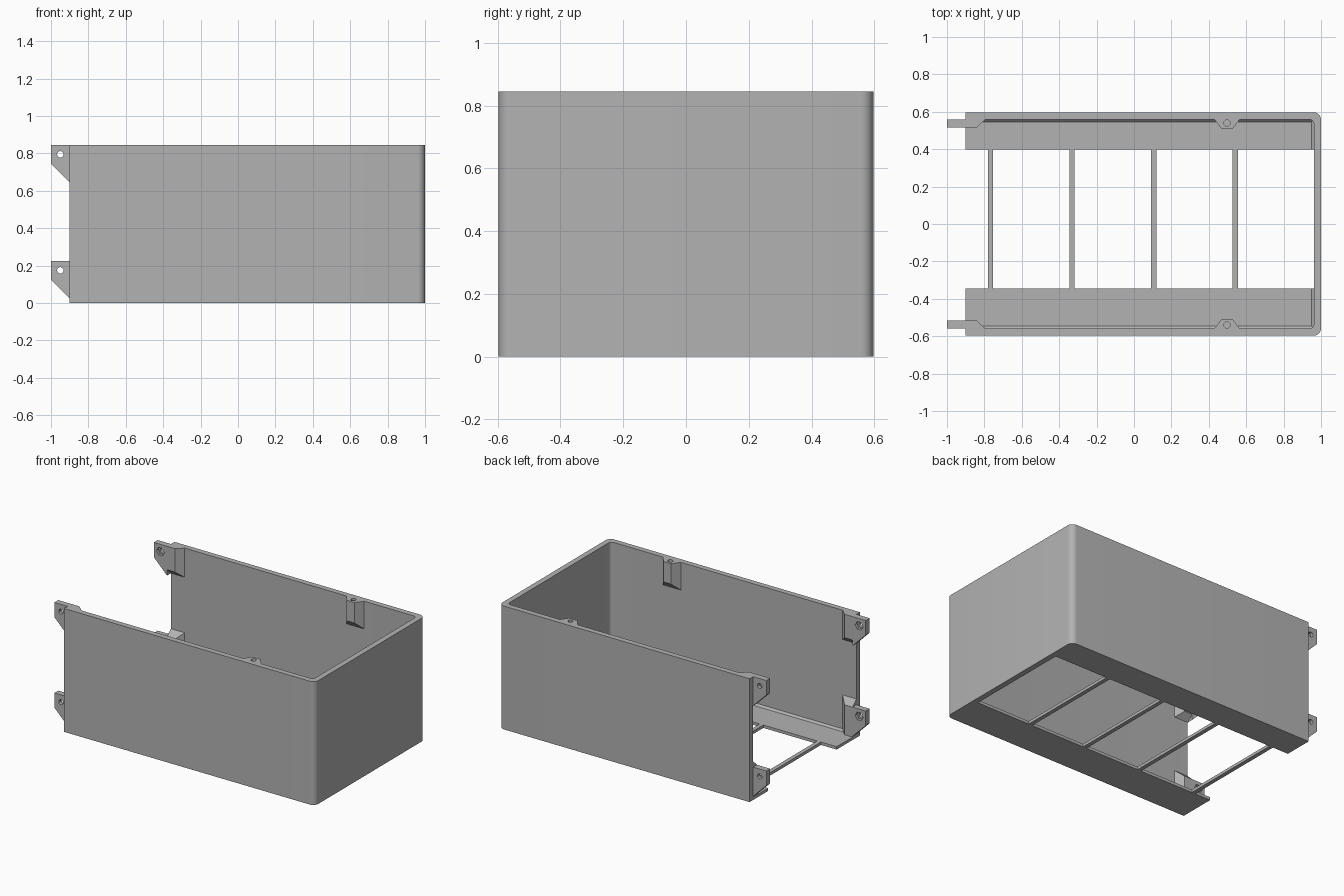
import bpy, bmesh, math
from mathutils import Vector

if "Cube" in bpy.data.objects:
    bpy.data.objects.remove(bpy.data.objects["Cube"])

grey = bpy.data.materials.new("plain grey")
grey.use_nodes = True
grey.diffuse_color = (0.45, 0.45, 0.45, 1)
grey.node_tree.nodes["Principled BSDF"].inputs["Base Color"].default_value = grey.diffuse_color

BACK, END, HALF, TOP = -0.9, 1.0, 0.597, 0.845   # shell extents
WALL = 0.038
IN_X, IN_Y = END - WALL, HALF - WALL             # inner wall faces
FLOOR = 0.02


def loft(name, low, high):
    """Solid between two matching loops of points."""
    bm = bmesh.new()
    a = [bm.verts.new(p) for p in low]
    b = [bm.verts.new(p) for p in high]
    bm.faces.new(a)
    bm.faces.new(b)
    for i in range(len(a)):
        j = (i + 1) % len(a)
        bm.faces.new((a[i], a[j], b[j], b[i]))
    bmesh.ops.recalc_face_normals(bm, faces=bm.faces)
    mesh = bpy.data.meshes.new(name)
    bm.to_mesh(mesh)
    bm.free()
    mesh.materials.append(grey)
    obj = bpy.data.objects.new(name, mesh)
    bpy.context.collection.objects.link(obj)
    return obj


def box(name, x0, x1, y0, y1, z0, z1):
    base = [(x0, y0), (x1, y0), (x1, y1), (x0, y1)]
    return loft(name, [(x, y, z0) for x, y in base], [(x, y, z1) for x, y in base])


def activate(obj):
    bpy.ops.object.select_all(action='DESELECT')
    obj.select_set(True)
    bpy.context.view_layer.objects.active = obj


def drill(obj, start, end, radius, sides):
    """Cut a round or hexagonal hole from start to end."""
    start, end = Vector(start), Vector(end)
    turn = (end - start).to_track_quat('Z', 'Y')
    ring = [turn @ Vector((radius * math.cos(math.tau * i / sides),
                           radius * math.sin(math.tau * i / sides), 0)) for i in range(sides)]
    cutter = loft("hole_cutter", [start + p for p in ring], [end + p for p in ring])
    cutter.hide_render = True
    mod = obj.modifiers.new("hole", 'BOOLEAN')
    mod.operation, mod.object, mod.solver = 'DIFFERENCE', cutter, 'EXACT'
    activate(obj)
    bpy.ops.object.modifier_apply(modifier=mod.name)
    bpy.data.objects.remove(cutter)


def rounded_path(x, y, r, steps=8):
    """U-shaped path, open at the back end, with two rounded corners."""
    half = [(BACK, -y)]
    for i in range(steps + 1):
        t = math.pi / 2 * i / steps
        half.append((x - r + r * math.sin(t), -y + r - r * math.cos(t)))
    return half + [(px, -py) for px, py in reversed(half)]


# Three-sided wall
outline = rounded_path(END, HALF, 0.04) + rounded_path(IN_X, IN_Y, 0.025)[::-1]
wall = loft("shell_wall", [(x, y, 0) for x, y in outline], [(x, y, TOP) for x, y in outline])
activate(wall)
bpy.ops.object.shade_smooth_by_angle(angle=math.radians(30))

# Floor strips and the bars between them
STRIP_F, STRIP_B = -0.345, 0.398
box("front_floor_strip", BACK, IN_X, -IN_Y, STRIP_F, 0, FLOOR)
box("back_floor_strip", BACK, IN_X, STRIP_B, IN_Y, 0, FLOOR)
for i in range(4):
    x = -0.767 + 0.436 * i
    box(f"floor_bar_{i + 1}", x - 0.014, x + 0.014, STRIP_F, STRIP_B, 0, FLOOR)

for s, side, edge in ((-1, "front", STRIP_F), (1, "back", STRIP_B)):
    # Small chamfers where the walls meet the floor
    c = 0.013
    tri = [(0, 0), (c, 0), (0, c)]
    loft(f"{side}_wall_chamfer", [(BACK, s * (IN_Y - d), FLOOR + h) for d, h in tri],
         [(IN_X, s * (IN_Y - d), FLOOR + h) for d, h in tri])
    loft(f"{side}_end_chamfer", [(IN_X - d, edge, FLOOR + h) for d, h in tri],
         [(IN_X - d, s * IN_Y, FLOOR + h) for d, h in tri])

    # Screw boss near the closed end, with a sloped underside
    face = 0.508
    plan = [(0.43, IN_Y, 0.655), (0.468, face, 0.705), (0.527, face, 0.705), (0.565, IN_Y, 0.655)]
    boss = loft(f"{side}_screw_boss", [(x, s * y, z) for x, y, z in plan],
                [(x, s * y, TOP) for x, y, z in plan])
    drill(boss, (0.497, s * 0.54, TOP - 0.1), (0.497, s * 0.54, TOP + 0.05), 0.017, 20)

    # Upper and lower brackets at the open end
    inner = 0.517
    plan = [(BACK, IN_Y, 0), (BACK, inner, 0.04), (-0.84, inner, 0.04), (-0.795, IN_Y, 0)]
    for level, top in (("upper", TOP), ("lower", 0.225)):
        if level == "upper":
            low = [(x, s * y, top - 0.2 + d) for x, y, d in plan]
            high = [(x, s * y, top) for x, y, d in plan]
        else:
            low = [(x, s * y, FLOOR) for x, y, d in plan]
            high = [(x, s * y, top + 0.04 - d) for x, y, d in plan]
        loft(f"{side}_{level}_bracket_base", low, high)
        tab = [(BACK, top), (-1, top), (-1, top - 0.1), (BACK, top - 0.2)]
        ear = loft(f"{side}_{level}_bracket_tab", [(x, s * inner, z) for x, z in tab],
                   [(x, s * IN_Y, z) for x, z in tab])
        z = top - 0.05
        drill(ear, (-0.95, s * 0.45, z), (-0.95, s * 0.65, z), 0.017, 20)
        drill(ear, (-0.95, s * 0.45, z), (-0.95, s * (inner + 0.02), z), 0.03, 6)
